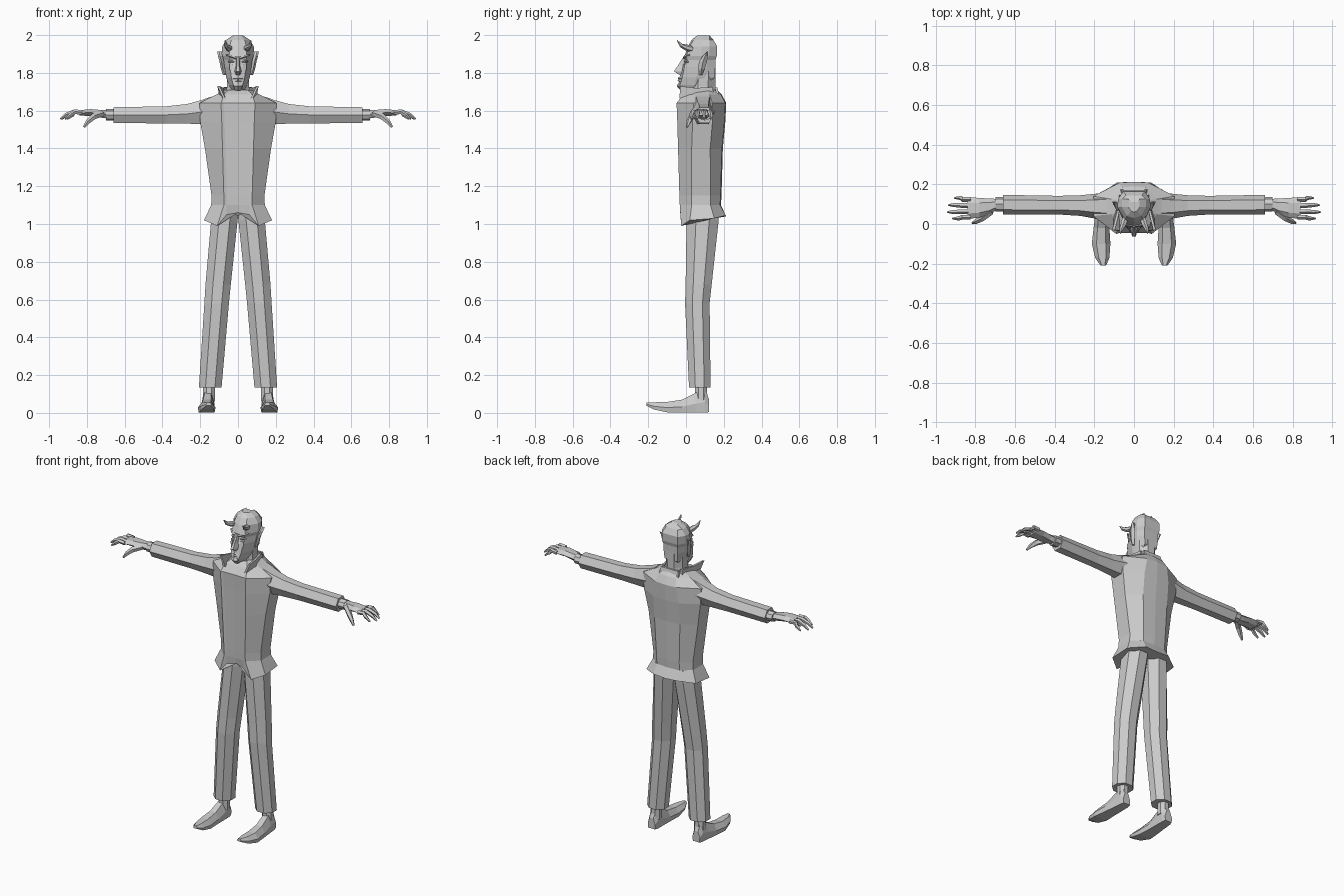
import bpy, bmesh, math
from mathutils import Vector

grey = bpy.data.materials.new("plain_grey")
grey.diffuse_color = (0.6, 0.6, 0.6, 1)


def loft(name, rings, mirror=False):
    """Skin a stack of closed rings, cap both ends, optionally mirror across x."""
    bm = bmesh.new()
    vs = [[bm.verts.new(p) for p in r] for r in rings]
    n = len(rings[0])
    for a, b in zip(vs, vs[1:]):
        for i in range(n):
            j = (i + 1) % n
            bm.faces.new((a[i], a[j], b[j], b[i]))
    bm.faces.new(vs[0][::-1])
    bm.faces.new(vs[-1])
    bmesh.ops.recalc_face_normals(bm, faces=bm.faces)
    me = bpy.data.meshes.new(name)
    bm.to_mesh(me)
    bm.free()
    me.materials.append(grey)
    ob = bpy.data.objects.new(name, me)
    bpy.context.collection.objects.link(ob)
    if mirror:
        m = ob.modifiers.new("mirror", 'MIRROR')
        m.use_mirror_merge = False
    return ob


def sym(half):
    """Complete a half section whose first and last points lie on x = 0."""
    return half + [(-x, y, z) for x, y, z in half[-2:0:-1]]


def flat(z, cx, cy, rx, ry, n=8, turn=0.5):
    """Horizontal ring."""
    k = math.cos(math.pi / n) if turn else 1
    return [(cx + rx / k * math.cos(2 * math.pi * (i + turn) / n),
             cy + ry / k * math.sin(2 * math.pi * (i + turn) / n), z) for i in range(n)]


def upright(x, cy, cz, ry, rz, n=6):
    """Ring across the arm axis."""
    return [(x, cy + ry * math.cos(2 * math.pi * i / n),
             cz + rz * math.sin(2 * math.pi * i / n) / (0.866 if n == 6 else 1)) for i in range(n)]


def tube(name, path, n=5, mirror=True):
    """Tapered tube along (x, y, z, radius) points."""
    rings = []
    pts = [Vector(p[:3]) for p in path]
    for i, p in enumerate(pts):
        d = (pts[min(i + 1, len(pts) - 1)] - pts[max(i - 1, 0)]).normalized()
        u = d.cross(Vector((0, 1, 0.2))).normalized()
        v = d.cross(u)
        r = path[i][3]
        rings.append([p + r * (u * math.cos(2 * math.pi * k / n) + v * math.sin(2 * math.pi * k / n))
                      for k in range(n)])
    return loft(name, rings, mirror)


# jacket: front edge, side pair and back corner for each height
hem = sym([(0, -0.015, 1.06), (0.06, -0.03, 1.05), (0.11, -0.025, 0.99), (0.18, 0.02, 1.02),
           (0.175, 0.15, 1.03), (0.085, 0.21, 1.045), (0, 0.212, 1.04)])
jacket = [hem]
for z, xf, yf, hw, y1, y2, xb, yb in [
        (1.10, .075, -.033, .142, .03, .13, .08, .18),
        (1.15, .075, -.035, .14, .03, .13, .08, .183),
        (1.40, .082, -.042, .175, .03, .128, .09, .19),
        (1.54, .086, -.046, .2, .035, .14, .09, .203),
        (1.64, .09, -.05, .205, .04, .14, .075, .208),
        (1.685, .075, -.015, .115, .05, .125, .06, .185),
        (1.71, .05, .02, .07, .06, .12, .04, .16)]:
    jacket.append(sym([(0, yf + .006, z), (xf - .015, yf + .004, z), (xf, yf, z), (hw, y1, z),
                       (hw, y2, z), (xb, yb, z), (0, yb + .005, z)]))
loft("jacket", jacket)

# sleeves, shirt cuffs and wrists
loft("sleeve", [upright(x, cy, cz, ry, rz) for x, cy, cz, ry, rz in [
    (0.14, .09, 1.60, .07, .075), (0.20, .09, 1.592, .062, .062), (0.27, .093, 1.583, .052, .052),
    (0.38, .095, 1.578, .047, .045), (0.66, .097, 1.576, .05, .042)]], True)
loft("shirt_cuff", [upright(x, .1, 1.578, ry, .03, 8) for x, ry in [(0.64, .037), (0.70, .036)]], True)

# hands
loft("palm", [upright(x, cy, cz, ry, rz) for x, cy, cz, ry, rz in [
    (0.69, .1, 1.58, .027, .022), (0.73, .088, 1.584, .04, .02), (0.78, .082, 1.59, .05, .018),
    (0.84, .08, 1.588, .054, .014)]], True)
for i, (y, end) in enumerate([(.125, .905), (.094, .935), (.063, .94), (.035, .915)]):
    y2 = y + (y - .08) * 0.15
    tube("finger_%d" % (i + 1), [(.825, y, 1.59, .013), (.865, y, 1.594, .013),
                                 (end - .03, y2, 1.578, .011), (end, y2, 1.555, .005)])
tube("thumb", [(.72, .065, 1.585, .018), (.765, .03, 1.568, .017),
               (.795, .013, 1.54, .013), (.815, .005, 1.513, .006)])

# trousers
loft("trouser_leg", [flat(*r) for r in [
    (1.10, .07, .09, .066, .08), (1.02, .072, .088, .07, .085), (0.68, .105, .067, .067, .069),
    (0.58, .113, .06, .065, .065), (0.135, .147, .073, .06, .057)]], True)

# ankles and shoes
loft("ankle", [flat(.17, .152, .08, .03, .03), flat(.06, .155, .08, .033, .034)], True)
shoe = []
for y, cx, w, zb, zt in [(.123, .158, .026, .004, .07), (.10, .158, .032, .002, .125),
                         (.05, .16, .035, .002, .105), (-.02, .164, .04, .002, .07),
                         (-.10, .166, .047, .003, .058), (-.17, .16, .036, .018, .056),
                         (-.21, .155, .014, .038, .056)]:
    zm = zb + (zt - zb) * .45
    shoe.append([(cx - w * .9, y, zb), (cx + w * .9, y, zb), (cx + w, y, zm),
                 (cx + w * .5, y, zt), (cx - w * .5, y, zt), (cx - w, y, zm)])
loft("shoe", shoe, True)

# neck and head
loft("neck", [flat(1.66, 0, .09, .068, .07), flat(1.73, 0, .09, .058, .065),
              flat(1.83, 0, .095, .06, .06)])
head = []
for z, yf, xf, yx, hw, ym, xb, yb in [
        (1.712, -.02, .018, -.015, .034, .03, .02, .06),
        (1.735, -.04, .025, -.032, .048, .045, .035, .10),
        (1.775, -.035, .035, -.02, .062, .055, .045, .153),
        (1.83, -.02, .042, -.008, .071, .07, .05, .155),
        (1.868, -.006, .042, .006, .076, .075, .05, .156),
        (1.89, -.008, .046, .0, .083, .08, .055, .163),
        (1.94, .01, .045, .02, .084, .085, .055, .165),
        (1.975, .03, .035, .04, .062, .085, .04, .145),
        (1.998, .06, .015, .065, .028, .085, .018, .11)]:
    head.append(sym([(0, yf, z), (xf, yx, z), (hw, ym, z), (hw * .96, ym + .04, z),
                     (xb, yb, z), (0, yb, z)]))
loft("head", head)

# face: nose, brows, eyes, lips, chin beard
loft("nose", [[(-w, yb, z), (w, yb, z), (w * .5, yt, z), (-w * .5, yt, z)] for z, w, yb, yt in [
    (1.79, .016, -.015, -.035), (1.808, .02, -.01, -.064), (1.84, .012, -.005, -.042),
    (1.885, .01, .005, -.014)]])
tube("brow", [(.008, -.01, 1.878, .006), (.035, -.006, 1.888, .008), (.062, .018, 1.895, .004)], 4)
tube("eye", [(.018, -.004, 1.86, .004), (.034, -.003, 1.862, .008), (.05, .012, 1.86, .004)], 6)
loft("cheek", [[(.026, y, 1.848), (.044, y + .006, 1.846), (.046, y + .004, 1.815),
                (.03, y - .006, 1.812)] for y in (.0, -.014)], True)
for part, z, r in [("upper_lip", 1.772, .006), ("lower_lip", 1.76, .007)]:
    tube(part, [(-.026, -.025, z - .002, .003), (0, -.038, z, r), (.026, -.025, z - .002, .003)], 4, False)
loft("chin_beard", [flat(z, 0, y, w, d, 6) for z, y, w, d in [
    (1.705, -.012, .014, .014), (1.73, -.028, .024, .018), (1.745, -.026, .018, .014)]])

# pointed ears
loft("ear", [[(x, y - d, z), (x + .01, y, z), (x, y + d, z), (x - .014, y, z)] for x, y, z, d in [
    (.07, .078, 1.79, .008), (.08, .082, 1.82, .016), (.088, .09, 1.86, .022),
    (.096, .102, 1.89, .012), (.1, .112, 1.912, .002)]], True)

# horns curving forward and up
tube("horn", [(.042, .035, 1.925, .018), (.052, .0, 1.935, .016),
              (.064, -.025, 1.945, .011), (.068, -.048, 1.972, .002)], 6)

# standing collar with flared points
loft("collar", [[(.075 + o, -.035, 1.665), (.105 + o, -.03, 1.73), (.085 + o, .05, 1.72),
                 (.065 + o, .14, 1.725), (.075 + o, .15, 1.675), (.095 + o, .06, 1.675)]
                for o in (-.008, .004)], True)
loft("collar_back", [[(-.07, y, 1.675), (.07, y, 1.675), (.06, y - .012, 1.722),
                      (-.06, y - .012, 1.722)] for y in (.165, .178)])
